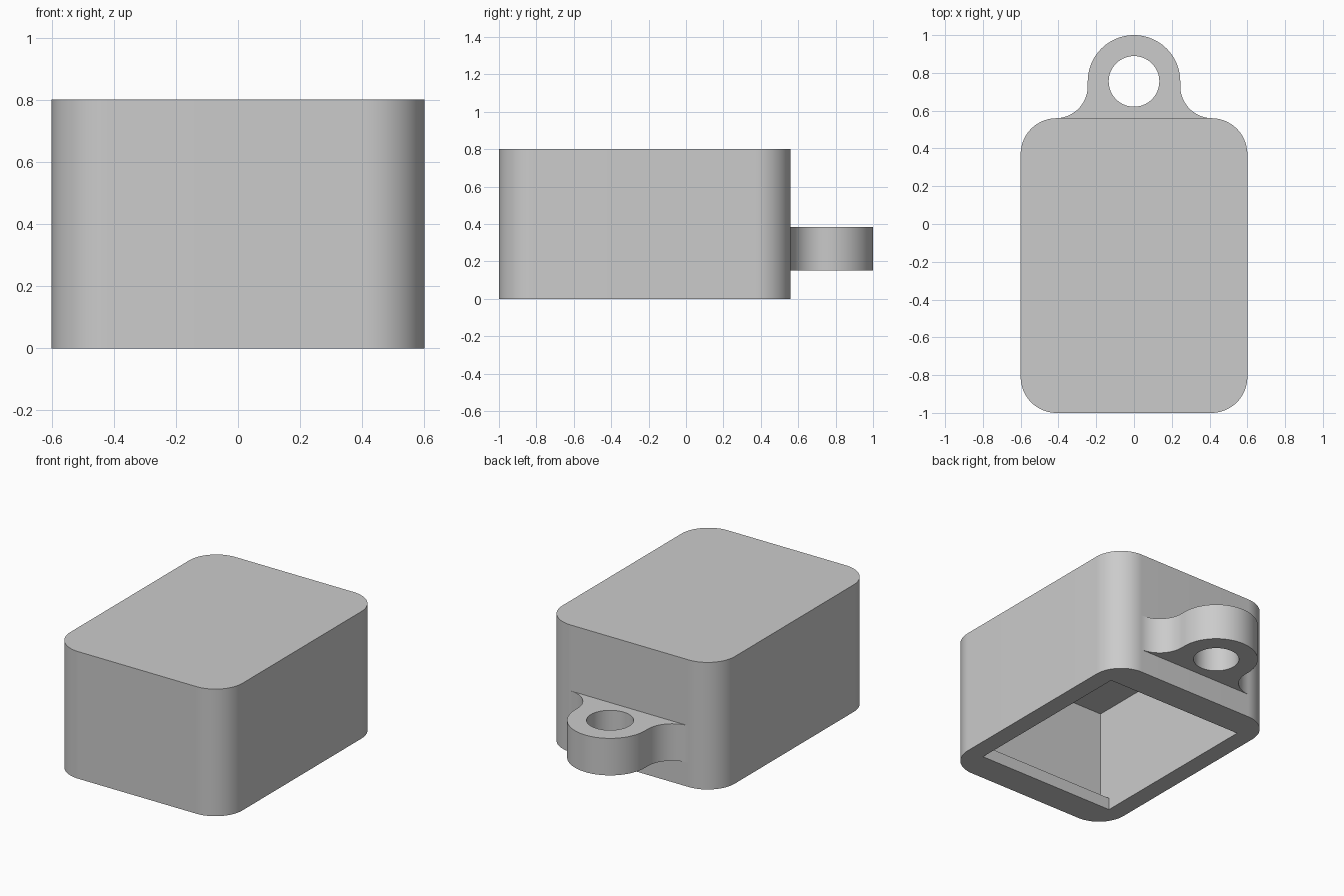
import bpy, bmesh
from math import sin, cos, pi
from mathutils import Matrix

if "Cube" in bpy.data.objects:
    bpy.data.objects.remove(bpy.data.objects["Cube"], do_unlink=True)

grey = bpy.data.materials.new("light grey plastic")
grey.use_nodes = True
grey.diffuse_color = (0.6, 0.6, 0.6, 1)
grey.node_tree.nodes["Principled BSDF"].inputs["Base Color"].default_value = (0.6, 0.6, 0.6, 1)


def arc(cx, cy, r, start, end, steps):
    return [(cx + r * cos(start + (end - start) * i / steps),
             cy + r * sin(start + (end - start) * i / steps)) for i in range(steps + 1)]


def prism(name, outline, low, high, along_x=False):
    """Extrude a closed outline upwards, or a y-z outline along x."""
    bm = bmesh.new()
    face = bm.faces.new([bm.verts.new((u, v, low)) for u, v in outline])
    grown = bmesh.ops.extrude_face_region(bm, geom=[face])["geom"]
    bmesh.ops.translate(bm, vec=(0, 0, high - low),
                        verts=[g for g in grown if isinstance(g, bmesh.types.BMVert)])
    if along_x:
        turn = Matrix(((0, 0, 1), (1, 0, 0), (0, 1, 0)))
        bmesh.ops.transform(bm, matrix=turn.to_4x4(), verts=bm.verts)
    bmesh.ops.recalc_face_normals(bm, faces=bm.faces)
    mesh = bpy.data.meshes.new(name)
    bm.to_mesh(mesh)
    bm.free()
    mesh.materials.append(grey)
    obj = bpy.data.objects.new(name, mesh)
    bpy.context.collection.objects.link(obj)
    return obj


def cut_and_smooth(obj, cutter):
    cutter.hide_render = True
    mod = obj.modifiers.new("cut", "BOOLEAN")
    mod.operation, mod.solver, mod.object = "DIFFERENCE", "EXACT", cutter
    bpy.ops.object.select_all(action="DESELECT")
    obj.select_set(True)
    bpy.context.view_layer.objects.active = obj
    bpy.ops.object.modifier_apply(modifier=mod.name)
    bpy.data.objects.remove(cutter, do_unlink=True)
    bpy.ops.object.shade_smooth_by_angle(angle=pi / 6)


# Housing: box with rounded upright corners
half_width, front, back, height, corner = 0.6, -1.0, 0.56, 0.8, 0.19
outline = []
for quarter, (sx, y) in enumerate([(1, back - corner), (-1, back - corner),
                                   (-1, front + corner), (1, front + corner)]):
    outline += arc(sx * (half_width - corner), y, corner,
                   quarter * pi / 2, (quarter + 1) * pi / 2, 24)
housing = prism("housing", outline, 0, height)

# Open-bottomed cavity with even walls, undercut behind front and back lips
wall, lip = 0.115, 0.077
y0, y1, ceiling = front + wall, back - wall, height - wall
profile = [(y0 + lip, -0.1), (y1 - lip, -0.1), (y1 - lip, lip), (y1, lip),
           (y1, ceiling), (y0, ceiling), (y0, lip), (y0 + lip, lip)]
cavity = prism("cavity_cutter", profile, wall - half_width, half_width - wall, along_x=True)
cut_and_smooth(housing, cavity)

# Lug: round eye on straight sides, blended into the back wall by two fillets
eye_y, eye_r, fillet_r = 0.755, 0.245, 0.17
fillet_x, root = eye_r + fillet_r, back - 0.06
side = arc(fillet_x, back + fillet_r, fillet_r, 1.5 * pi, pi, 20)
eye = arc(0, eye_y, eye_r, 0, pi, 48)
mirrored = [(-x, y) for x, y in reversed(side)]
lug = prism("hanging_lug", [(fillet_x, root)] + side + eye + mirrored + [(-fillet_x, root)],
            0.152, 0.385)
hole = prism("hole_cutter", arc(0, eye_y, 0.134, 0, 2 * pi, 64)[:-1], 0, 0.6)
cut_and_smooth(lug, hole)
